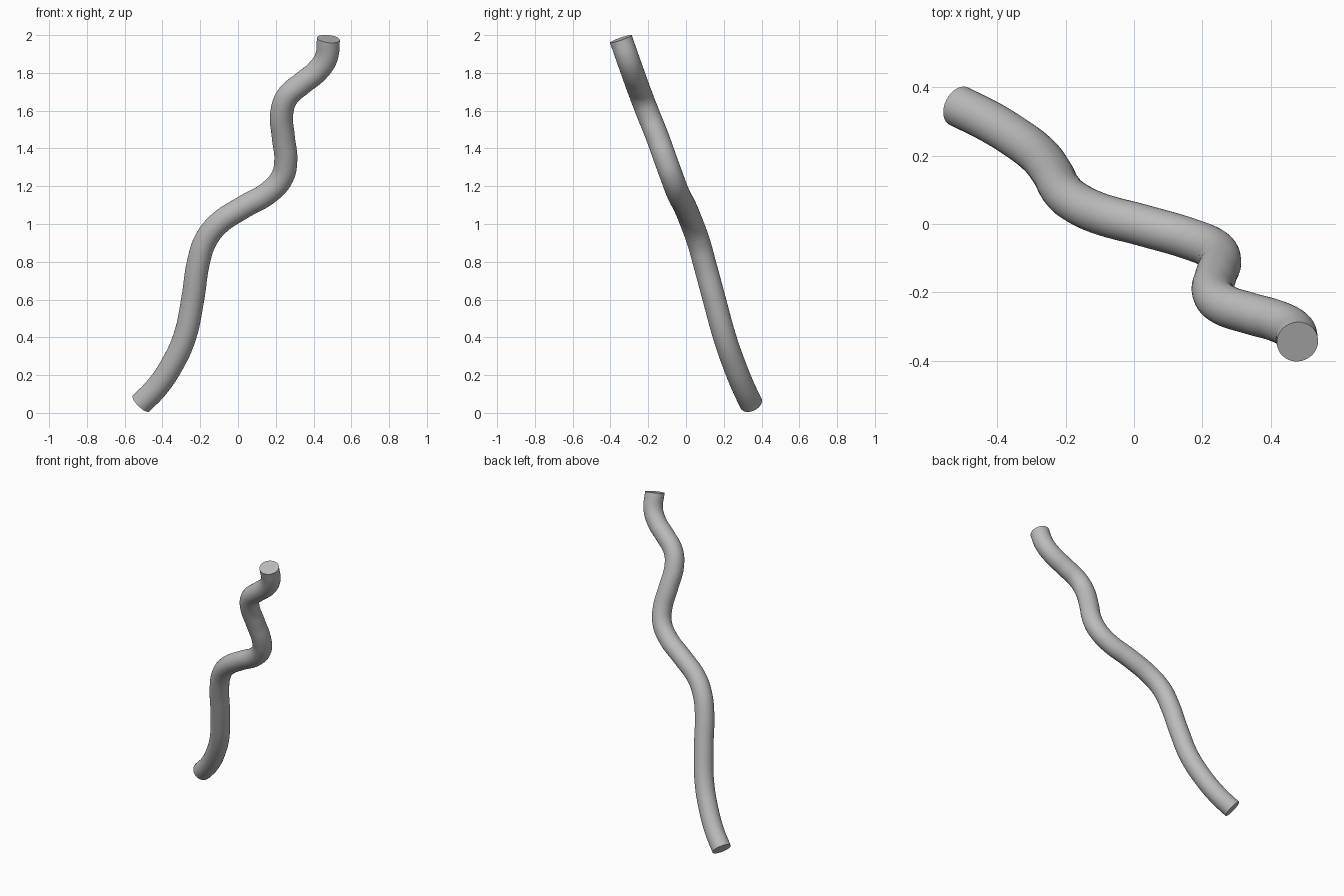
import bpy
import math

cube = bpy.data.objects.get("Cube")
if cube:
    bpy.data.objects.remove(cube, do_unlink=True)

# Plain grey material
grey = bpy.data.materials.new("plain_grey")
grey.use_nodes = True
colour = (0.5, 0.5, 0.5, 1)
grey.diffuse_color = colour
grey.node_tree.nodes["Principled BSDF"].inputs["Base Color"].default_value = colour

# Centre line of the winding tube, bottom to top
path = [
    (-0.513, 0.345, 0.05), (-0.43, 0.304, 0.135), (-0.352, 0.257, 0.25),
    (-0.283, 0.205, 0.40), (-0.24, 0.15, 0.60), (-0.209, 0.096, 0.80),
    (-0.173, 0.065, 0.91), (-0.105, 0.032, 1.0), (0.03, -0.005, 1.09),
    (0.167, -0.045, 1.17), (0.235, -0.075, 1.25), (0.253, -0.108, 1.34),
    (0.24, -0.151, 1.46), (0.232, -0.203, 1.59), (0.262, -0.236, 1.675),
    (0.34, -0.262, 1.745), (0.42, -0.285, 1.81), (0.467, -0.31, 1.88),
    (0.479, -0.345, 1.98),
]
curve = bpy.data.curves.new("winding_tube", "CURVE")
curve.dimensions = "3D"
curve.resolution_u = 6
curve.bevel_depth = 0.061
curve.bevel_resolution = 14
curve.use_fill_caps = True
spline = curve.splines.new("BEZIER")
spline.bezier_points.add(len(path) - 1)
for point, co in zip(spline.bezier_points, path):
    point.co = co
    point.handle_left_type = point.handle_right_type = "AUTO"

# Solid tube with flat ends
tube = bpy.data.objects.new("winding_tube", curve)
bpy.context.collection.objects.link(tube)
bpy.ops.object.select_all(action="DESELECT")
tube.select_set(True)
bpy.context.view_layer.objects.active = tube
bpy.ops.object.convert(target="MESH")
tube.data.materials.clear()
tube.data.materials.append(grey)
bpy.ops.object.shade_smooth_by_angle(angle=math.radians(40))
